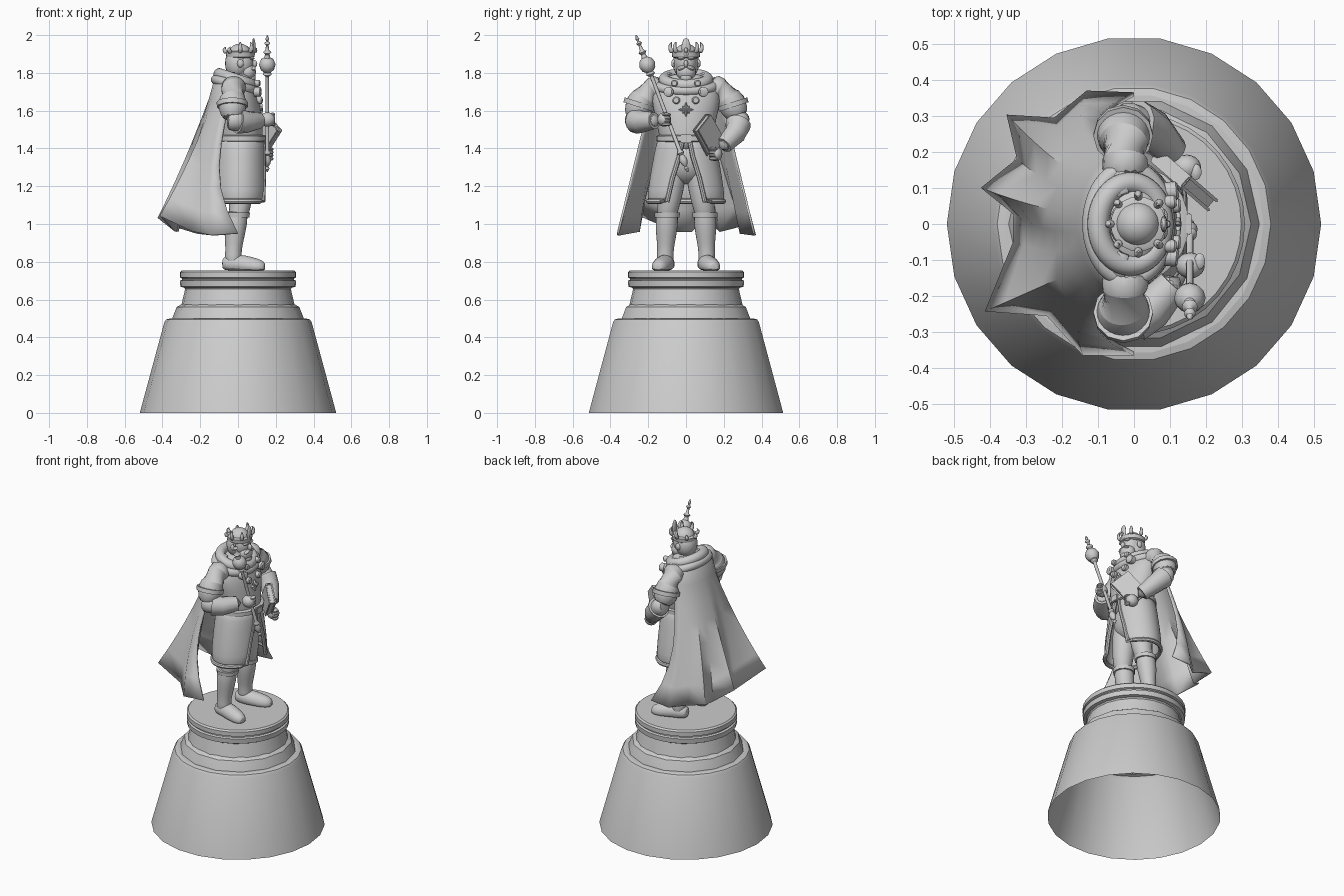
import bpy, bmesh, math
from math import sin, cos, pi, radians
from mathutils import Vector, Matrix

if "Cube" in bpy.data.objects:
    bpy.data.objects.remove(bpy.data.objects["Cube"])

stone = bpy.data.materials.new("grey stone")
stone.use_nodes = True
GREY = (0.6, 0.6, 0.6, 1)
stone.diffuse_color = GREY
stone.node_tree.nodes["Principled BSDF"].inputs["Base Color"].default_value = GREY


def finish(name, bm, angle=40, subsurf=0, thick=0.0):
    bmesh.ops.recalc_face_normals(bm, faces=bm.faces[:])
    mesh = bpy.data.meshes.new(name)
    bm.to_mesh(mesh)
    bm.free()
    mesh.materials.append(stone)
    ob = bpy.data.objects.new(name, mesh)
    bpy.context.collection.objects.link(ob)
    if thick:
        mod = ob.modifiers.new("thickness", "SOLIDIFY")
        mod.thickness, mod.offset = thick, 0
    if subsurf:
        ob.modifiers.new("smooth", "SUBSURF").levels = subsurf
        ob.modifiers["smooth"].render_levels = subsurf
    bpy.ops.object.select_all(action="DESELECT")
    ob.select_set(True)
    bpy.context.view_layer.objects.active = ob
    bpy.ops.object.shade_smooth_by_angle(angle=radians(angle))
    return ob


def loft(name, rings, closed=True, caps=True, **kw):
    """Skin a list of equal-length point rings."""
    bm = bmesh.new()
    rows = [[bm.verts.new(p) for p in ring] for ring in rings]
    n = len(rows[0])
    for a, b in zip(rows, rows[1:]):
        for i in range(n if closed else n - 1):
            j = (i + 1) % n
            bm.faces.new((a[i], a[j], b[j], b[i]))
    if closed and caps:
        bm.faces.new(rows[0])
        bm.faces.new(rows[-1])
    return finish(name, bm, **kw)


def oval(z, cx, rx, ry, n=24, cy=0, start=0, sweep=2 * pi, full=True):
    step = sweep / (n if full else n - 1)
    return [(cx + rx * cos(start + i * step), cy + ry * sin(start + i * step), z) for i in range(n)]


def tube(name, path, n=12, floor=None, loop=False, subsurf=1):
    """Round limb through (x, y, z, radius) stations."""
    pts = [Vector(p[:3]) for p in path]
    rings = []
    for i, p in enumerate(pts):
        if loop:
            d = pts[(i + 1) % len(pts)] - pts[i - 1]
        else:
            d = pts[min(i + 1, len(pts) - 1)] - pts[max(i - 1, 0)]
        d.normalize()
        ref = Vector((1, 0, 0)) if abs(d.z) > 0.8 else Vector((0, 0, 1))
        u = d.cross(ref).normalized()
        v = d.cross(u)
        ring = [p + path[i][3] * (u * cos(2 * pi * k / n) + v * sin(2 * pi * k / n)) for k in range(n)]
        if floor:
            for q in ring:
                q.z = max(q.z, floor)
        rings.append(ring)
    if loop:
        rings.append(rings[0])
    return loft(name, rings, caps=not loop, subsurf=subsurf)


def ball(name, loc, scale, rot=None, seg=20):
    bm = bmesh.new()
    bmesh.ops.create_uvsphere(bm, u_segments=seg, v_segments=seg // 2, radius=1)
    mat = Matrix.Translation(loc) @ (rot or Matrix()) @ Matrix.Diagonal((*scale, 1))
    bmesh.ops.transform(bm, matrix=mat, verts=bm.verts[:])
    return finish(name, bm)


def block(name, loc, size, rot, bevel=0.004):
    bm = bmesh.new()
    bmesh.ops.create_cube(bm, size=1)
    bmesh.ops.scale(bm, vec=size, verts=bm.verts[:])
    bmesh.ops.bevel(bm, geom=bm.edges[:], offset=bevel, segments=2, affect="EDGES")
    bmesh.ops.transform(bm, matrix=Matrix.Translation(loc) @ rot, verts=bm.verts[:])
    return finish(name, bm, angle=30)


# Pedestal: open bell, faceted step, neck and banded top
def turned(name, profile, n, cap=True):
    bm_rings = [oval(z, 0, r, r, n) for r, z in profile]
    ob = loft(name, bm_rings, caps=False, angle=35)
    if cap:
        bm = bmesh.new()
        bm.from_mesh(ob.data)
        bm.verts.ensure_lookup_table()
        bm.faces.new(bm.verts[-n:])
        bmesh.ops.recalc_face_normals(bm, faces=bm.faces[:])
        bm.to_mesh(ob.data)
        bm.free()


turned("pedestal_bell", [(.52, 0), (.39, .48), (.38, .495), (.36, .5)], 22)
turned("pedestal_step", [(.35, .495), (.345, .51), (.325, .56), (.3, .575)], 14)
turned("pedestal_neck", [(.3, .57), (.28, .655), (.29, .67)], 24)
turned("pedestal_top", [(.27, .66), (.305, .668), (.308, .7), (.296, .705), (.296, .712),
                        (.308, .717), (.308, .745), (.298, .754)], 36)

# Trunk
loft("torso", [oval(*s) for s in ((1.38, .01, .11, .125), (1.45, .015, .12, .14), (1.55, .01, .118, .16),
     (1.65, .002, .115, .185), (1.72, -.01, .1, .175), (1.77, -.01, .08, .12), (1.8, 0, .055, .06))], subsurf=1)
loft("belt", [oval(*s) for s in ((1.435, .015, .126, .147), (1.44, .015, .137, .158),
     (1.465, .015, .137, .158), (1.47, .015, .124, .145))])
block("belt_buckle", (.152, 0, 1.452), (.016, .06, .045), Matrix())
ball("hips", (.01, 0, 1.34), (.105, .13, .13))


# Split coat skirt with padded border
def coat_ring(z, rx, ry, gap):
    return oval(z, .01, rx, ry, 28, start=gap, sweep=2 * pi - 2 * gap, full=False)


coat = [coat_ring(*s) for s in ((1.45, .122, .145, .12), (1.36, .128, .163, .22),
                                (1.24, .136, .185, .4), (1.12, .14, .2, .52))]
loft("coat_skirt", coat, closed=False, thick=.018, subsurf=1)
border = [r[0] for r in coat] + coat[-1][1:-1] + [r[-1] for r in reversed(coat)]
tube("coat_border", [(*p, .013) for p in border], n=8, subsurf=0)

# Legs, boots and feet
for s, side in ((1, "left"), (-1, "right")):
    tube(side + "_leg", [(.01, s * .065, 1.38, .08), (.015, s * .072, 1.25, .076), (.012, s * .09, 1.12, .066),
                         (.005, s * .1, 1.05, .052), (-.015, s * .104, 1.02, .05)])
    tube(side + "_boot", [(-.005, s * .1, 1.07, .045), (-.005, s * .1, 1.055, .062), (-.015, s * .103, .98, .062),
                          (-.022, s * .107, .89, .047), (-.025, s * .11, .84, .044), (-.025, s * .11, .77, .05)])
    tube(side + "_boot_cuff", [(-.005, s * .1, 1.035, .066), (-.005, s * .1, 1.06, .068)], subsurf=0)
    tube(side + "_foot", [(-.085, s * .1, .79, .03), (-.06, s * .103, .79, .046), (0, s * .11, .79, .054),
                          (.07, s * .13, .775, .052), (.12, s * .145, .77, .043), (.145, s * .15, .77, .022)],
         floor=.754)

# Arms: s is the side, then elbow, mid forearm and wrist
ARMS = (("left", 1, (-.02, .285, 1.56), (.05, .262, 1.48), (.125, .18, 1.395)),
        ("right", -1, (-.03, -.275, 1.55), (.05, -.235, 1.54), (.13, -.145, 1.55)))
for side, s, elbow, mid, wrist in ARMS:
    tube(side + "_sleeve", [(-.02, s * .12, 1.73, .06), (-.025, s * .18, 1.72, .082), (-.03, s * .23, 1.67, .085),
                            (-.03, s * .255, 1.61, .074), (*elbow, .06)])
    tube(side + "_sleeve_band", [(-.03, s * .245, 1.645, .083), (-.03, s * .253, 1.62, .082)], subsurf=0)
    tube(side + "_forearm", [(elbow[0] - .03, elbow[1], elbow[2], .05), (*elbow, .062),
                             (*mid, .055), (*wrist, .036)])
    cuff = Vector(elbow).lerp(Vector(mid), .35)
    tube(side + "_bracer", [(*cuff, .068), (*Vector(cuff).lerp(Vector(mid), .3), .066), (*mid, .058),
                            (*Vector(mid).lerp(Vector(wrist), .75), .045)], subsurf=0)
    hand = Vector(wrist) + (Vector(wrist) - Vector(mid)).normalized() * .04
    ball(side + "_fist", hand, (.04, .036, .038))
    for k in range(4):
        ball(f"{side}_finger_{k}", hand + Vector((.026, -s * .012, .026 - k * .017)), (.016, .024, .011), seg=10)

# Sceptre, leaning to the right of the figure
top, foot = Vector((.155, -.265, 2.0)), Vector((.155, .01, 1.275))
stations = ((0, .002), (.03, .01), (.045, .005), (.06, .016), (.075, .007), (.11, .01), (.125, .022), (.14, .012),
            (.165, .016), (.18, .034), (.215, .044), (.25, .036), (.27, .018), (.285, .024), (.3, .01),
            (.84, .01), (.86, .02), (.875, .011), (.91, .022), (.94, .016), (.96, .006), (.975, .012), (1, .002))
tube("sceptre", [(*top.lerp(foot, t), r) for t, r in stations], subsurf=0)

# Book held tilted against the chest
turn = Matrix.Rotation(radians(-41), 4, "Z") @ Matrix.Rotation(radians(40), 4, "Y")
centre = Vector((.14, .12, 1.47))
block("book_pages", centre, (.12, .026, .165), turn, .002)
for k in (-1, 1):
    block(f"book_cover_{k}", centre + turn @ Vector((0, k * .017, 0)), (.135, .009, .18), turn, .003)
block("book_spine", centre + turn @ Vector((-.065, 0, 0)), (.01, .04, .18), turn, .004)

# Cape: shoulder yoke falling into sharp folds at the hem
HEM = ((0, .36, .95), (-.13, .365, .94), (-.22, .29, .95), (-.35, .3, .99), (-.32, .18, .96), (-.42, .1, 1.03),
       (-.33, .03, .96), (-.33, -.05, .96), (-.41, -.24, 1.04), (-.24, -.25, .96), (-.14, -.36, .94), (0, -.36, .95))
cols = len(HEM)
rows = [[] for _ in range(9)]
for i, h in enumerate(HEM):
    a = radians(100 + 160 * i / (cols - 1))
    neck = Vector((.0 + .085 * cos(a), .09 * sin(a), 1.8))
    yoke = Vector((-.01 + .115 * cos(a), .18 * sin(a), 1.75))
    blade = Vector((-.025 + .125 * cos(a), .19 * sin(a), 1.66))
    rows[0].append(neck)
    rows[1].append(yoke)
    for k in range(7):
        t = k / 6
        p = blade.lerp(Vector(h), t)
        p.x -= .09 * sin(pi * t) * abs(2 * i / (cols - 1) - 1) ** 4
        smooth = blade.lerp(Vector((-.03 + .36 * cos(a), .36 * sin(a), .96)), t)
        rows[k + 2].append(smooth.lerp(p, .35 + .65 * t))
loft("cape", rows, closed=False, thick=.012, angle=50)

# Mantle roll, medallions and chest star
tube("mantle_roll", [(-.01 + .09 * cos(a), .115 * sin(a), 1.765 - .03 * cos(a), .032)
                     for a in (2 * pi * i / 24 for i in range(24))], loop=True)
tube("mantle_shawl", [(-.015 + .105 * cos(a), .155 * sin(a), 1.735 - .03 * cos(a), .026)
                      for a in (2 * pi * i / 24 for i in range(24))], loop=True)
for s in (1, -1):
    for n, (x, y, z, r) in enumerate(((.105, .09, 1.7, .026), (.112, .05, 1.655, .02), (.1, .06, 1.745, .018))):
        tube(f"medallion_{n}_{s}", [(x - .02, s * y, z, r), (x + .012, s * y * 1.03, z, r),
                                    (x + .018, s * y * 1.04, z, r * .7)], n=16, subsurf=0)
for k in range(4):
    ball(f"star_ray_{k}", (.122, 0, 1.605), (.01, .008 if k % 2 else .009, .04 if k % 2 == 0 else .028),
         Matrix.Rotation(k * pi / 4, 4, "X"), seg=8)

# Head, hair and beard
tube("neck", [(-.005, 0, 1.74, .055), (.005, 0, 1.83, .05)], subsurf=0)
ball("face", (.02, 0, 1.855), (.062, .058, .075))
ball("hair", (-.005, 0, 1.85), (.064, .07, .082))
ball("beard", (.05, 0, 1.805), (.045, .052, .048))
ball("beard_tip", (.068, 0, 1.775), (.026, .032, .03))
ball("nose", (.085, 0, 1.848), (.017, .012, .02))
for s in (1, -1):
    ball(f"moustache_{s}", (.08, s * .02, 1.825), (.014, .025, .01), Matrix.Rotation(-s * .35, 4, "X"), seg=12)
    ball(f"brow_{s}", (.074, s * .026, 1.877), (.013, .022, .008), seg=12)
    ball(f"ear_{s}", (.012, s * .066, 1.85), (.018, .012, .022), seg=12)

# Crown: domed cap, band, curled side points and a front leaf
ball("crown_cap", (.01, 0, 1.895), (.062, .062, .06))
loft("crown_band", [oval(*q) for q in ((1.88, .012, .066, .066), (1.885, .012, .074, .073),
     (1.91, .012, .077, .076), (1.915, .012, .066, .066))])
for i in range(1, 8):
    a = 2 * pi * i / 8
    c, q = cos(a), sin(a)
    tall = .06 if i in (1, 2, 6, 7) else .035
    tube(f"crown_point_{i}", [(.012 + r * c, r * q, 1.905 + h * tall, w) for r, h, w in
         ((.07, 0, .015), (.086, .4, .013), (.084, .75, .009), (.074, 1, .003))], n=8)
ball("crown_leaf", (.083, 0, 1.935), (.01, .024, .05), seg=12)
ball("crown_gem", (.094, 0, 1.92), (.008, .011, .015), seg=8)
